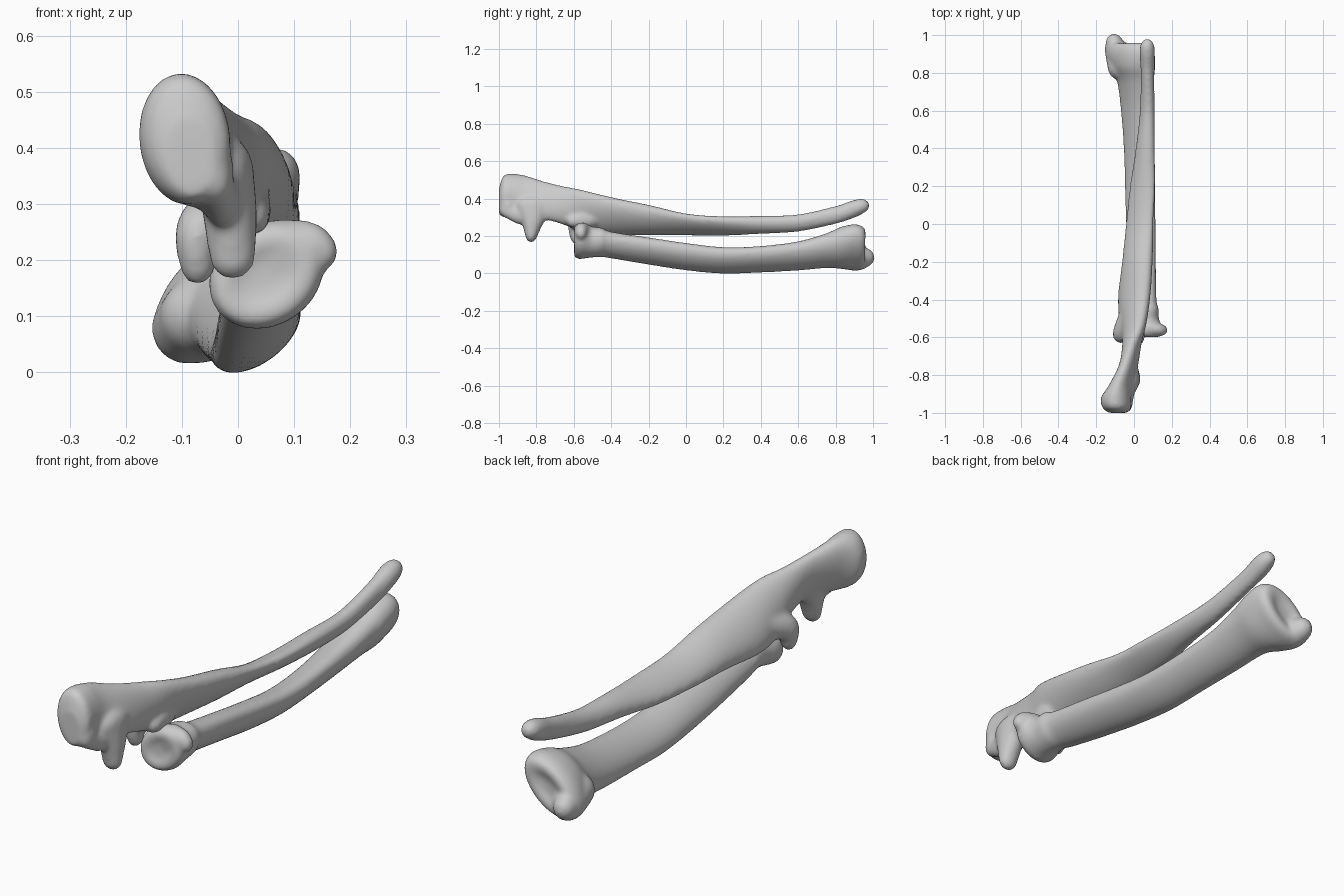
import bpy, bmesh, math
from mathutils import Matrix

SIDES, STEPS = 40, 6

def catmull(rows):
    out = []
    for i in range(len(rows) - 1):
        p0, p1 = rows[max(i - 1, 0)], rows[i]
        p2, p3 = rows[i + 1], rows[min(i + 2, len(rows) - 1)]
        for s in range(STEPS):
            t = s / STEPS
            out.append([0.5 * (2*b + (c - a)*t + (2*a - 5*b + 4*c - d)*t*t + (3*b - a - 3*c + d)*t**3)
                        for a, b, c, d in zip(p0, p1, p2, p3)])
    return out + [list(rows[-1])]

def shaft(bm, rows):
    # rows: y, centre x, centre z, half width, half height, tilt in degrees
    rings = []
    for y, cx, cz, a, b, tilt in catmull(rows):
        th = math.radians(tilt)
        ring = []
        for k in range(SIDES):
            t = 2 * math.pi * k / SIDES
            u, v = a * math.cos(t), b * math.sin(t)
            ring.append(bm.verts.new((cx + u*math.cos(th) - v*math.sin(th), y,
                                      cz + u*math.sin(th) + v*math.cos(th))))
        rings.append(ring)
    for r, q in zip(rings, rings[1:]):
        for k in range(SIDES):
            n = (k + 1) % SIDES
            bm.faces.new((r[k], r[n], q[n], q[k]))
    bm.faces.new(rings[0])
    bm.faces.new(rings[-1])
    bmesh.ops.recalc_face_normals(bm, faces=bm.faces[:])

def knob(bm, rows):
    # chain of ellipsoids; rows: x, y, z, radius x, radius y, radius z
    for x, y, z, rx, ry, rz in catmull(rows):
        bmesh.ops.create_icosphere(bm, subdivisions=3, radius=1,
            matrix=Matrix.Translation((x, y, z)) @ Matrix.Diagonal((rx, ry, rz, 1)))

def bone(name, rows, knobs):
    bm = bmesh.new()
    shaft(bm, rows)
    for k in knobs:
        knob(bm, k)
    me = bpy.data.meshes.new(name)
    bm.to_mesh(me)
    bm.free()
    ob = bpy.data.objects.new(name, me)
    bpy.context.collection.objects.link(ob)
    # fuse the parts into one organic skin
    rm = ob.modifiers.new("fuse", 'REMESH')
    rm.mode = 'VOXEL'
    rm.voxel_size = 0.009
    rm.use_smooth_shade = True
    sm = ob.modifiers.new("soften", 'SMOOTH')
    sm.factor, sm.iterations = 0.5, 12
    return ob

# upper bone: heavy elbow end, blade-like twisted shaft, thin tip
bone("upper_forearm_bone", [
    (-1.00, -.085, .385, .045, .070, 5),
    (-.975, -.090, .412, .075, .112, 6),
    (-.92, -.095, .415, .080, .118, 6),
    (-.85, -.068, .405, .058, .119, 14),
    (-.75, -.030, .388, .046, .105, 14),
    (-.65, -.013, .362, .050, .104, 2),
    (-.55, -.005, .334, .056, .117, -20),
    (-.40, .000, .306, .059, .119, -36),
    (-.20, .018, .286, .054, .101, -45),
    (.00, .030, .262, .037, .086, -54),
    (.20, .045, .254, .037, .076, -57),
    (.40, .060, .260, .041, .057, -50),
    (.60, .070, .270, .037, .048, -25),
    (.80, .072, .313, .036, .048, 0),
    (.90, .070, .346, .041, .048, 0),
    (.95, .070, .360, .036, .038, 0),
    (.98, .070, .362, .017, .017, 0)],
    [
    # hooked process over the joint, broad at the root
    [(-.022, -.81, .36, .050, .10, .06), (-.014, -.82, .28, .049, .060, .05),
     (-.010, -.828, .207, .042, .032, .042)],
    # web and spur under the elbow end
    [(-.045, -.95, .36, .038, .045, .06), (-.04, -.95, .335, .032, .045, .04),
     (-.03, -.88, .31, .035, .06, .05)],
    # inner joint lip
    [(-.03, -.50, .29, .05, .09, .05), (-.07, -.575, .25, .042, .055, .05),
     (-.072, -.585, .195, .033, .034, .040)],
    # outer joint lip
    [(.02, -.54, .29, .04, .08, .05), (.025, -.60, .28, .032, .04, .035)]])

# lower bone: shallow-cupped head, bowed oval shaft, flared wrist end
bone("lower_forearm_bone", [
    (-.588, .048, .170, .040, .030, 35),
    (-.600, .048, .170, .085, .065, 35),
    (-.575, .050, .173, .108, .090, 35),
    (-.54, .050, .174, .103, .088, 35),
    (-.50, .048, .168, .086, .080, 38),
    (-.45, .050, .166, .087, .072, 40),
    (-.40, .045, .152, .085, .058, 42),
    (-.20, .040, .120, .090, .055, 42),
    (.00, .036, .090, .092, .055, 41),
    (.20, .032, .070, .093, .053, 38),
    (.40, .026, .076, .093, .053, 38),
    (.60, .015, .094, .098, .060, 40),
    (.75, .008, .122, .112, .074, 42),
    (.83, -.005, .137, .134, .092, 42),
    (.90, -.020, .139, .154, .092, 42),
    (.945, -.022, .138, .142, .083, 42),
    (.96, -.022, .138, .108, .060, 42),
    (.945, -.022, .138, .050, .025, 42)],
    [
    # pointed wrist knob
    [(-.07, .83, .10, .07, .07, .07), (-.09, .91, .080, .064, .06, .066),
     (-.105, .955, .085, .046, .054, .052)],
    # side corner of the head
    [(.08, -.55, .21, .06, .045, .065), (.125, -.56, .225, .043, .036, .045),
     (.148, -.562, .215, .032, .03, .034)]])
